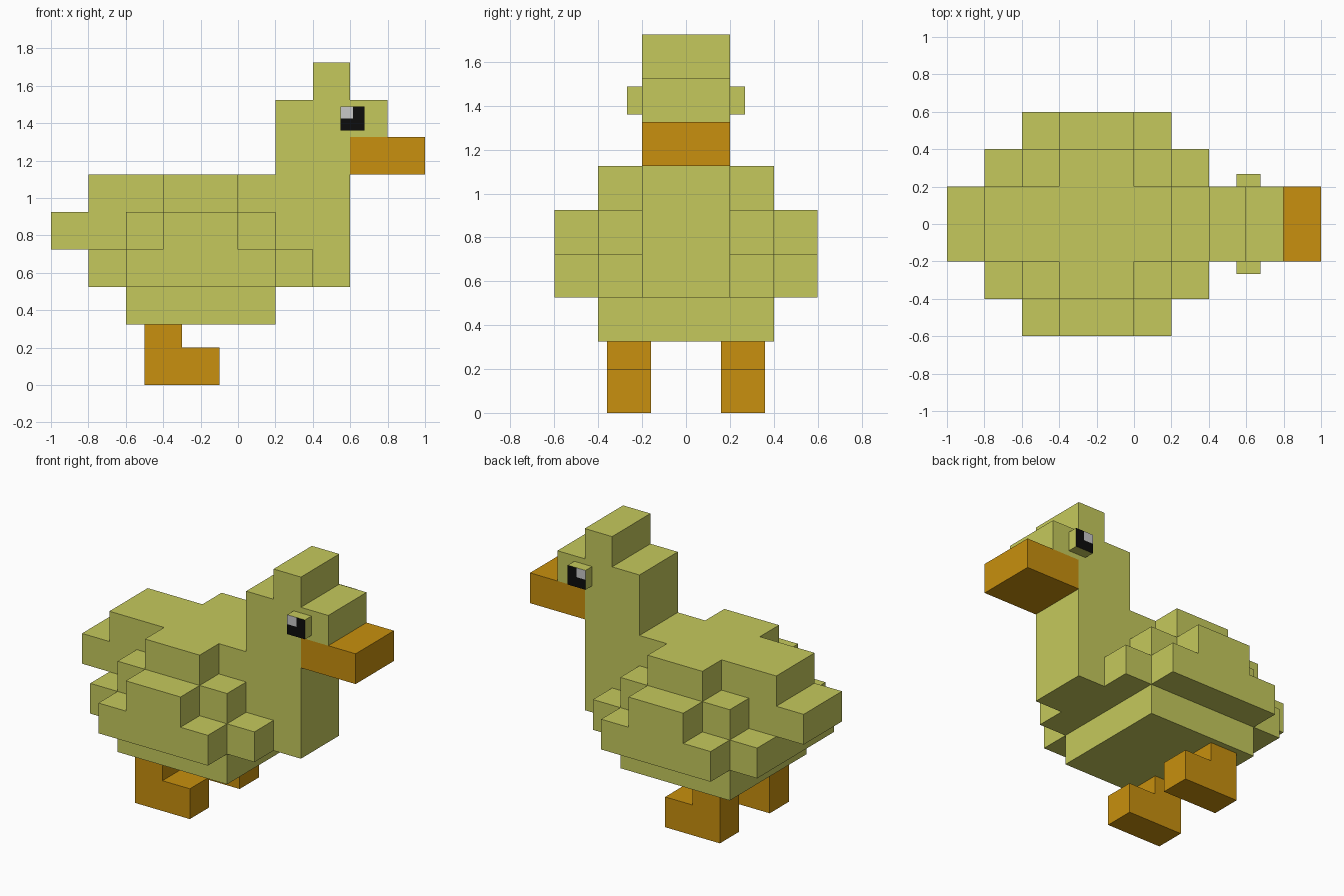
import bpy, bmesh
from mathutils import Vector

if "Cube" in bpy.data.objects:
    bpy.data.objects.remove(bpy.data.objects["Cube"])

CELL, BASE = 0.2, 0.325   # block size, height of the belly underside


def material(name, rgb):
    m = bpy.data.materials.new(name)
    m.diffuse_color = (*rgb, 1)
    m.use_nodes = True
    m.node_tree.nodes["Principled BSDF"].inputs["Base Color"].default_value = m.diffuse_color
    return m


YELLOW = material("dull yellow", (0.558, 0.584, 0.107))
ORANGE = material("orange", (0.578, 0.279, 0.0044))
BLACK = material("black", (0.0037, 0.0037, 0.0037))
GREY = material("light grey", (0.578, 0.578, 0.578))


def finish(name, bm, *mats):
    bmesh.ops.recalc_face_normals(bm, faces=bm.faces)
    mesh = bpy.data.meshes.new(name)
    bm.to_mesh(mesh)
    bm.free()
    for m in mats:
        mesh.materials.append(m)
    ob = bpy.data.objects.new(name, mesh)
    bpy.context.collection.objects.link(ob)
    return ob


def add_box(bm, x0, x1, y0, y1, z0, z1):
    verts = bmesh.ops.create_cube(bm, size=1)["verts"]
    for v in verts:
        v.co = Vector((x1 if v.co.x > 0 else x0,
                       y1 if v.co.y > 0 else y0,
                       z1 if v.co.z > 0 else z0))


def extrude_profile(name, pts, y0, y1, mat):
    bm = bmesh.new()
    face = bm.faces.new([bm.verts.new((x, y0, z)) for x, z in pts])
    new = bmesh.ops.extrude_face_region(bm, geom=[face])["geom"]
    bmesh.ops.translate(bm, vec=(0, y1 - y0, 0),
                        verts=[g for g in new if isinstance(g, bmesh.types.BMVert)])
    return finish(name, bm, mat)


# Body, neck and head: blocks (x0, x1, half width, z0, z1) counted in cells
blocks = [
    (-3, 1, 2, 0, 1),    # belly
    (-4, 3, 1, 1, 4),    # trunk
    (-5, -4, 1, 2, 3),   # tail
    (1, 3, 1, 4, 6),     # neck
    (3, 4, 1, 5, 6),     # brow
    (2, 3, 1, 6, 7),     # crest
    (-4, 2, 2, 1, 2),    # inner wing steps
    (-3, 1, 2, 2, 3),
    (-2, 0, 2, 3, 4),
    (-3, 1, 3, 1, 2),    # outer wing steps
    (-2, 0, 3, 2, 3),
]
cells = {(x, y, z) for x0, x1, w, z0, z1 in blocks
         for x in range(x0, x1) for y in range(-w, w) for z in range(z0, z1)}
bm = bmesh.new()
for c in cells:
    for axis in range(3):
        for side in (0, 1):
            n = list(c)
            n[axis] += 2 * side - 1
            if tuple(n) in cells:
                continue
            # only outside faces are made
            quad = []
            for a, b in ((0, 0), (1, 0), (1, 1), (0, 1)):
                p = list(c)
                p[axis] += side
                p[(axis + 1) % 3] += a
                p[(axis + 2) % 3] += b
                quad.append((p[0] * CELL, p[1] * CELL, BASE + p[2] * CELL))
            if not side:
                quad.reverse()
            bm.faces.new([bm.verts.new(q) for q in quad])
bmesh.ops.remove_doubles(bm, verts=bm.verts, dist=0.001)
finish("body", bm, YELLOW)

# Beak
bm = bmesh.new()
add_box(bm, 0.6, 1.0, -0.2, 0.2, 1.125, 1.325)
finish("beak", bm, ORANGE)

# Legs and eyes on both sides
leg = [(-0.5, 0), (-0.1, 0), (-0.1, 0.2), (-0.3, 0.2), (-0.3, 0.325), (-0.5, 0.325)]
for side, s in (("right", -1), ("left", 1)):
    extrude_profile(side + "_leg", leg, s * 0.16, s * 0.36, ORANGE)

    # Eye block: outer face black with a light square at its upper back
    bm = bmesh.new()
    add_box(bm, 0.547, 0.677, min(s * 0.2, s * 0.268), max(s * 0.2, s * 0.268), 1.36, 1.488)
    for co, no in (((0.614, 0, 0), (1, 0, 0)), ((0, 0, 1.426), (0, 0, 1))):
        bmesh.ops.bisect_plane(bm, geom=bm.verts[:] + bm.edges[:] + bm.faces[:],
                               plane_co=co, plane_no=no)
    for f in bm.faces:
        c = f.calc_center_median()
        if s * c.y > 0.267:
            f.material_index = 2 if c.x < 0.614 and c.z > 1.426 else 1
    finish(side + "_eye", bm, YELLOW, BLACK, GREY)
